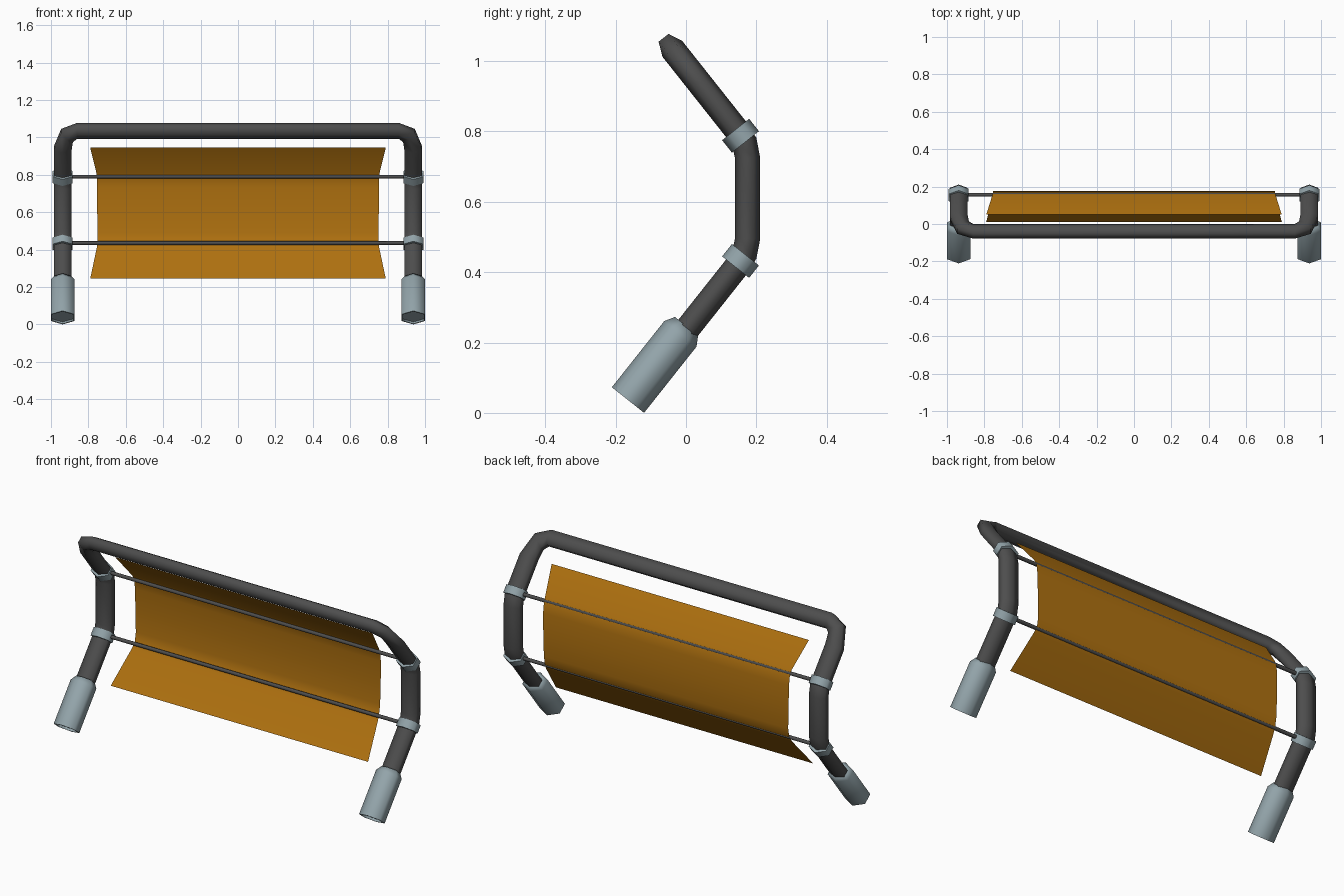
import bpy, bmesh, math
from mathutils import Vector

if "Cube" in bpy.data.objects:
    bpy.data.objects.remove(bpy.data.objects["Cube"], do_unlink=True)


def material(name, color, rough):
    m = bpy.data.materials.new(name)
    m.use_nodes = True
    m.diffuse_color = (*color, 1)
    bsdf = m.node_tree.nodes["Principled BSDF"]
    bsdf.inputs["Base Color"].default_value = (*color, 1)
    bsdf.inputs["Roughness"].default_value = rough
    return m


DARK = material("dark_grey_tube", (0.075, 0.075, 0.075), 0.6)
STEEL = material("pale_blue_steel", (0.29, 0.37, 0.40), 0.5)
AMBER = material("amber_panel", (0.43, 0.165, 0.005), 0.5)

TILT = 0.67        # lean of the lower and upper leg sections
LEG_X = 0.9375
MID_Z = 0.61       # the bends mirror about this height


def normal(a):
    return Vector((0, math.cos(a), math.sin(a)))


def along(a):
    return Vector((0, -math.sin(a), math.cos(a)))


def leg_y(z):
    """Depth of the slanted leg's centre line at height z."""
    return 0.175 - (abs(z - MID_Z) - 0.155) * math.tan(TILT)


def finish(bm, name, mat, angle=70):
    mesh = bpy.data.meshes.new(name)
    bm.to_mesh(mesh)
    bm.free()
    ob = bpy.data.objects.new(name, mesh)
    bpy.context.collection.objects.link(ob)
    mesh.materials.append(mat)
    bpy.ops.object.select_all(action="DESELECT")
    ob.select_set(True)
    bpy.context.view_layer.objects.active = ob
    bpy.ops.object.shade_smooth_by_angle(angle=math.radians(angle))
    return ob


def loft(name, rings, mat):
    """Skin hexagonal rings given as (centre, corner vector, flat vector)."""
    bm = bmesh.new()
    loops = []
    for c, u, v in rings:
        angles = [math.tau * k / 6 for k in range(6)]
        loops.append([bm.verts.new(c + u * math.cos(t) + v * math.sin(t) / math.sin(math.pi / 3))
                      for t in angles])
    for a, b in zip(loops, loops[1:]):
        for i in range(6):
            j = (i + 1) % 6
            bm.faces.new((a[i], a[j], b[j], b[i]))
    bm.faces.new(loops[0])
    bm.faces.new(loops[-1])
    bmesh.ops.recalc_face_normals(bm, faces=bm.faces)
    return finish(bm, name, mat)


# Bent tube frame: x, y, z, lean angle, turn angle, flat half width
half = [(LEG_X, leg_y(0.15), 0.15, -TILT, 0, 0.0475),
        (LEG_X, leg_y(0.415), 0.415, -TILT, 0, 0.0475),
        (LEG_X, 0.166, 0.45, -TILT / 2, 0, 0.0475),
        (LEG_X, 0.175, 0.495, 0, 0, 0.0475),
        (LEG_X, 0.175, 0.725, 0, 0, 0.0475),
        (LEG_X, 0.166, 0.77, TILT / 2, 0, 0.0475),
        (LEG_X, leg_y(0.805), 0.805, TILT, 0, 0.0475),
        (LEG_X, leg_y(0.94), 0.94, TILT, 0, 0.0475),
        (0.914, leg_y(1.01), 1.01, TILT, math.pi / 4, 0.044),
        (0.86, leg_y(1.035), 1.035, TILT, math.pi / 2, 0.04)]
other = [(-x, y, z, a, math.pi - b, w) for x, y, z, a, b, w in reversed(half)]
rings = []
for x, y, z, a, b, w in half + other:
    flat = Vector((math.cos(b), 0, 0)) + along(a) * math.sin(b)
    rings.append((Vector((x, y, z)), normal(a) * 0.036, flat * w))
loft("tube_frame", rings, DARK)


def hex_sleeve(name, base, a, steps, mat, r, w):
    """Hexagonal part along a slanted axis; steps are (distance, scale)."""
    loft(name, [(base + along(a) * d, normal(a) * r * s, Vector((w * s, 0, 0)))
                for d, s in steps], mat)


# Foot sleeves and joint collars on both legs
for side, sx in (("left", 1), ("right", -1)):
    hex_sleeve(side + "_foot_sleeve", Vector((sx * LEG_X, -0.165, 0.0365)), -TILT,
               [(0.012, 0.9), (0, 0.9), (0, 1), (0.24, 1), (0.268, 0.72)],
               STEEL, 0.0585, 0.0625)
    for level, sz in (("lower", -1), ("upper", 1)):
        hex_sleeve(side + "_" + level + "_collar",
                   Vector((sx * LEG_X, 0.155, MID_Z + sz * 0.178)), sz * TILT,
                   [(-0.0225, 0.8), (-0.0225, 1), (0.0225, 1), (0.0225, 0.8)],
                   STEEL, 0.049, 0.053)

# Cross rods between the collars
for level, z in (("lower", 0.435), ("upper", 0.79)):
    bpy.ops.mesh.primitive_cylinder_add(vertices=8, radius=0.01, depth=1.88,
                                        location=(0, 0.156, z),
                                        rotation=(0, math.pi / 2, 0))
    rod = bpy.context.object
    rod.name = level + "_cross_rod"
    rod.data.materials.append(DARK)
    bpy.ops.object.shade_smooth_by_angle(angle=math.radians(50))

# Curved backrest sheet: half width, depth, height
profile = [(0.79, 0.012, 0.245), (0.755, 0.148, 0.41), (0.75, 0.166, 0.44),
           (0.75, 0.175, 0.49), (0.753, 0.176, 0.61), (0.755, 0.175, 0.73),
           (0.755, 0.168, 0.78), (0.757, 0.155, 0.81), (0.79, 0.05, 0.945)]
bm = bmesh.new()
rows = [[bm.verts.new((s * x, y, z)) for s in (-1, 1)] for x, y, z in profile]
for a, b in zip(rows, rows[1:]):
    bm.faces.new((a[0], a[1], b[1], b[0]))
finish(bm, "backrest_panel", AMBER)
